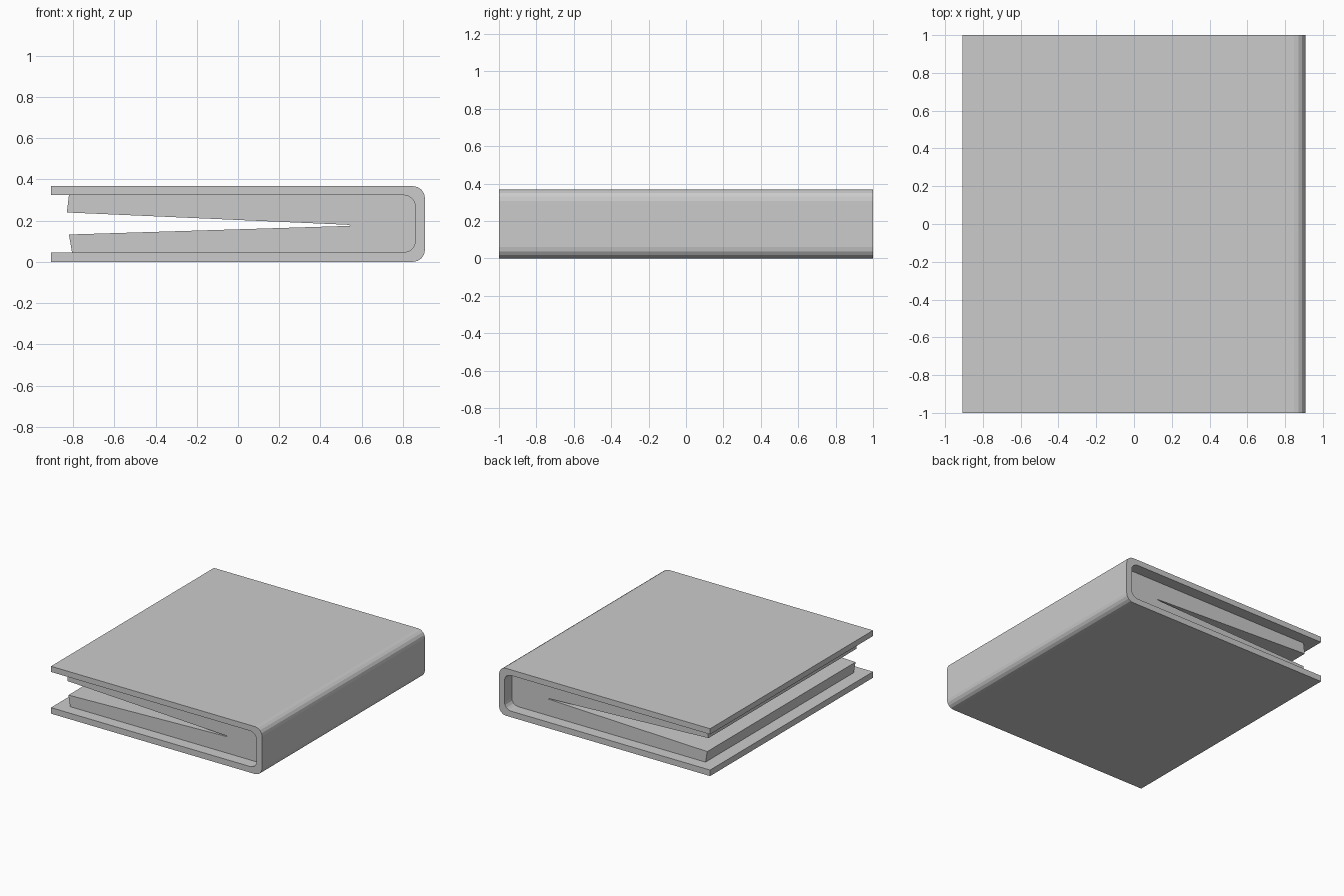
import bpy, bmesh, math

cube = bpy.data.objects.get("Cube")
if cube:
    bpy.data.objects.remove(cube, do_unlink=True)

grey = bpy.data.materials.new("plain grey")
grey.use_nodes = True
colour = (0.6, 0.6, 0.6, 1)
grey.diffuse_color = colour
grey.node_tree.nodes["Principled BSDF"].inputs["Base Color"].default_value = colour


def rounded_end(x, z0, z1, r, steps=4):
    """Right-hand end with two rounded corners, from bottom to top."""
    pts = []
    for cz, start in ((z0 + r, -90), (z1 - r, 0)):
        for i in range(steps + 1):
            a = math.radians(start + 90 * i / steps)
            pts.append((x - r + r * math.cos(a), cz + r * math.sin(a)))
    return pts


def extrude_profile(name, profile, half_length):
    """Solid with the given x-z outline, running along y."""
    bm = bmesh.new()
    face = bm.faces.new([bm.verts.new((x, -half_length, z)) for x, z in profile])
    new = bmesh.ops.extrude_face_region(bm, geom=[face], use_keep_orig=True)["geom"]
    verts = [g for g in new if isinstance(g, bmesh.types.BMVert)]
    bmesh.ops.translate(bm, vec=(0, 2 * half_length, 0), verts=verts)
    bmesh.ops.recalc_face_normals(bm, faces=bm.faces)
    mesh = bpy.data.meshes.new(name)
    bm.to_mesh(mesh)
    bm.free()
    mesh.materials.append(grey)
    obj = bpy.data.objects.new(name, mesh)
    bpy.context.collection.objects.link(obj)


LEFT, RIGHT, TOP = -0.907, 0.907, 0.368
IN_RIGHT, IN_BOTTOM, IN_TOP = 0.86, 0.047, 0.324

outer = rounded_end(RIGHT, 0, TOP, 0.06)
inner = rounded_end(IN_RIGHT, IN_BOTTOM, IN_TOP, 0.055)

# Cover: two boards joined by a rounded spine
cover = [(LEFT, 0)] + outer + [(LEFT, TOP), (LEFT, IN_TOP)] + inner[::-1] + [(LEFT, IN_BOTTOM)]
extrude_profile("cover", cover, 1.0)

# Pages: block filling the spine, split by a narrow wedge opening
pages = [(-0.805, IN_BOTTOM)] + inner + [
    (-0.82, IN_TOP), (-0.83, 0.24), (0.538, 0.18), (0.545, 0.175), (-0.82, 0.133)]
extrude_profile("pages", pages, 0.91)
